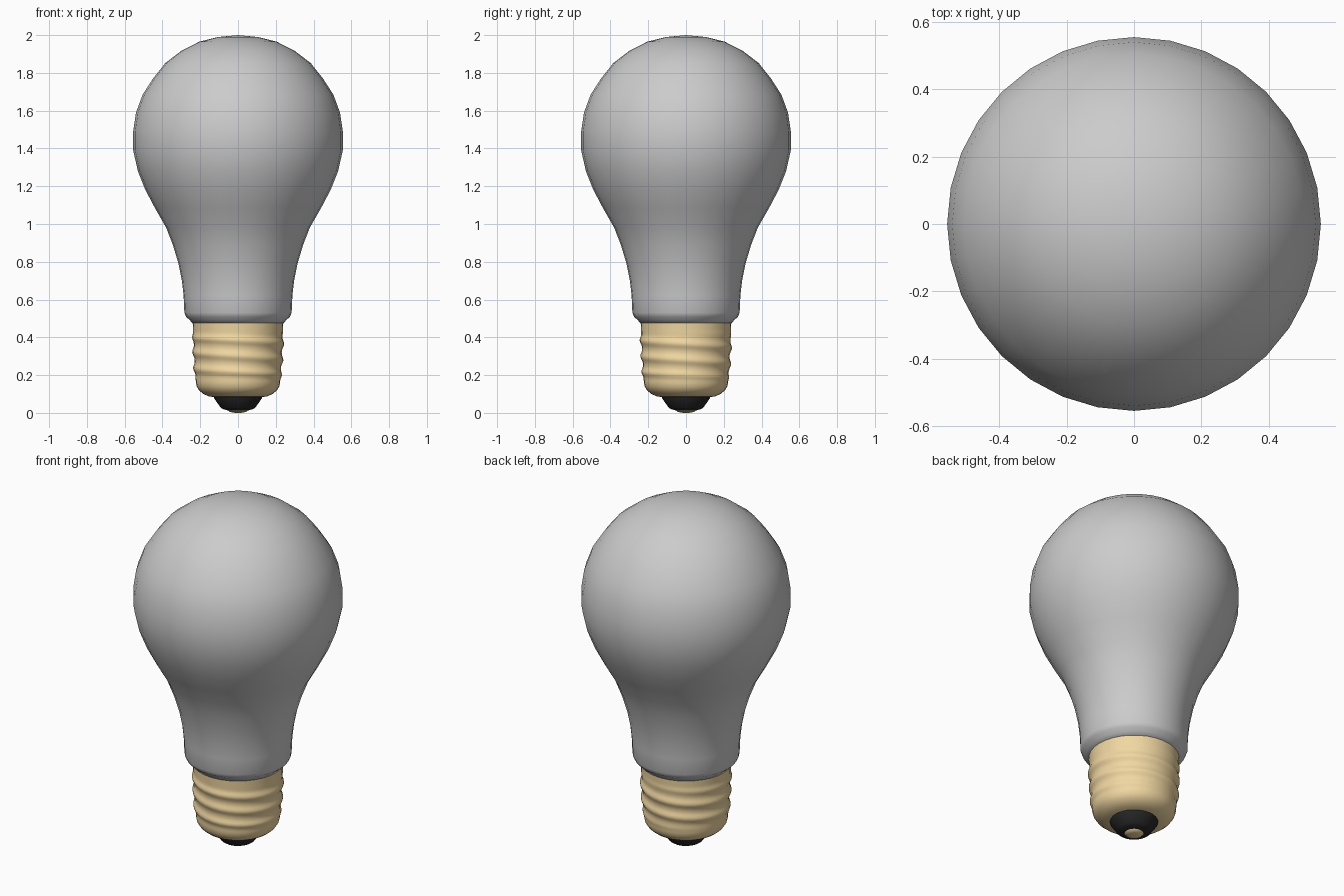
import bpy, math

if "Cube" in bpy.data.objects:
    bpy.data.objects.remove(bpy.data.objects["Cube"])

SIDES = 32


def material(name, rgb):
    m = bpy.data.materials.new(name)
    m.diffuse_color = (*rgb, 1)
    m.use_nodes = True
    m.node_tree.nodes["Principled BSDF"].inputs["Base Color"].default_value = m.diffuse_color
    return m


def lathe(name, profile, mat=None, bump=None, angle=50):
    """Revolve (radius, z) points, top to bottom; bump(theta, z) adds radius."""
    verts, faces, rings = [], [], []
    for r, z in profile:
        if r == 0:
            rings.append([len(verts)] * SIDES)
            verts.append((0, 0, z))
            continue
        rings.append(list(range(len(verts), len(verts) + SIDES)))
        for i in range(SIDES):
            t = math.tau * i / SIDES
            rr = r + (bump(t, z) if bump else 0)
            verts.append((rr * math.cos(t), rr * math.sin(t), z))
    for a, b in zip(rings, rings[1:]):
        for i in range(SIDES):
            j = (i + 1) % SIDES
            quad = [a[i], b[i], b[j], a[j]]
            faces.append(list(dict.fromkeys(quad)))
    mesh = bpy.data.meshes.new(name)
    mesh.from_pydata(verts, [], faces)
    mesh.update()
    ob = bpy.data.objects.new(name, mesh)
    bpy.context.collection.objects.link(ob)
    if mat:
        mesh.materials.append(mat)
    bpy.ops.object.select_all(action='DESELECT')
    ob.select_set(True)
    bpy.context.view_layer.objects.active = ob
    bpy.ops.object.shade_smooth_by_angle(angle=math.radians(angle))
    return ob


brass = material("brass", (0.88, 0.68, 0.36))
black = material("black_insulator", (0.02, 0.02, 0.02))

# Glass envelope
lathe("glass_bulb", [
    (0, 2.0), (0.105, 1.99), (0.205, 1.965), (0.30, 1.917), (0.385, 1.852),
    (0.45, 1.77), (0.505, 1.685), (0.54, 1.59), (0.555, 1.49), (0.555, 1.39),
    (0.53, 1.28), (0.49, 1.18), (0.44, 1.085), (0.38, 0.98), (0.345, 0.89),
    (0.315, 0.79), (0.297, 0.70), (0.288, 0.62), (0.284, 0.53),
    (0.275, 0.508), (0.255, 0.492), (0.243, 0.475), (0.225, 0.475)], angle=70)

# Screw cap with a shallow helical thread that fades out at both ends
PITCH, LOW, HIGH = 0.085, 0.17, 0.43


def thread(t, z):
    fade = max(0, min(1, (z - LOW) / 0.04, (HIGH - z) / 0.04))
    wave = 0.5 + 0.5 * math.cos(math.tau * (z - 0.385) / PITCH + t + math.pi / 2)
    return 0.011 * fade * wave ** 1.5


steps = 30
wall = [(0.24 - 0.017 * k / steps, 0.478 - 0.318 * k / steps) for k in range(steps + 1)]
lathe("screw_cap", wall + [(0.218, 0.138), (0.205, 0.118), (0.183, 0.10),
                           (0.155, 0.088), (0.125, 0.083)], brass, thread)

# Black insulator cone
lathe("insulator", [(0.128, 0.085), (0.125, 0.075), (0.092, 0.028),
                    (0.08, 0.02), (0.05, 0.012), (0, 0.012)], black)

# Bottom contact
lathe("contact_tip", [(0.052, 0.014), (0.045, 0.006), (0.025, 0.001), (0, 0)], brass)
